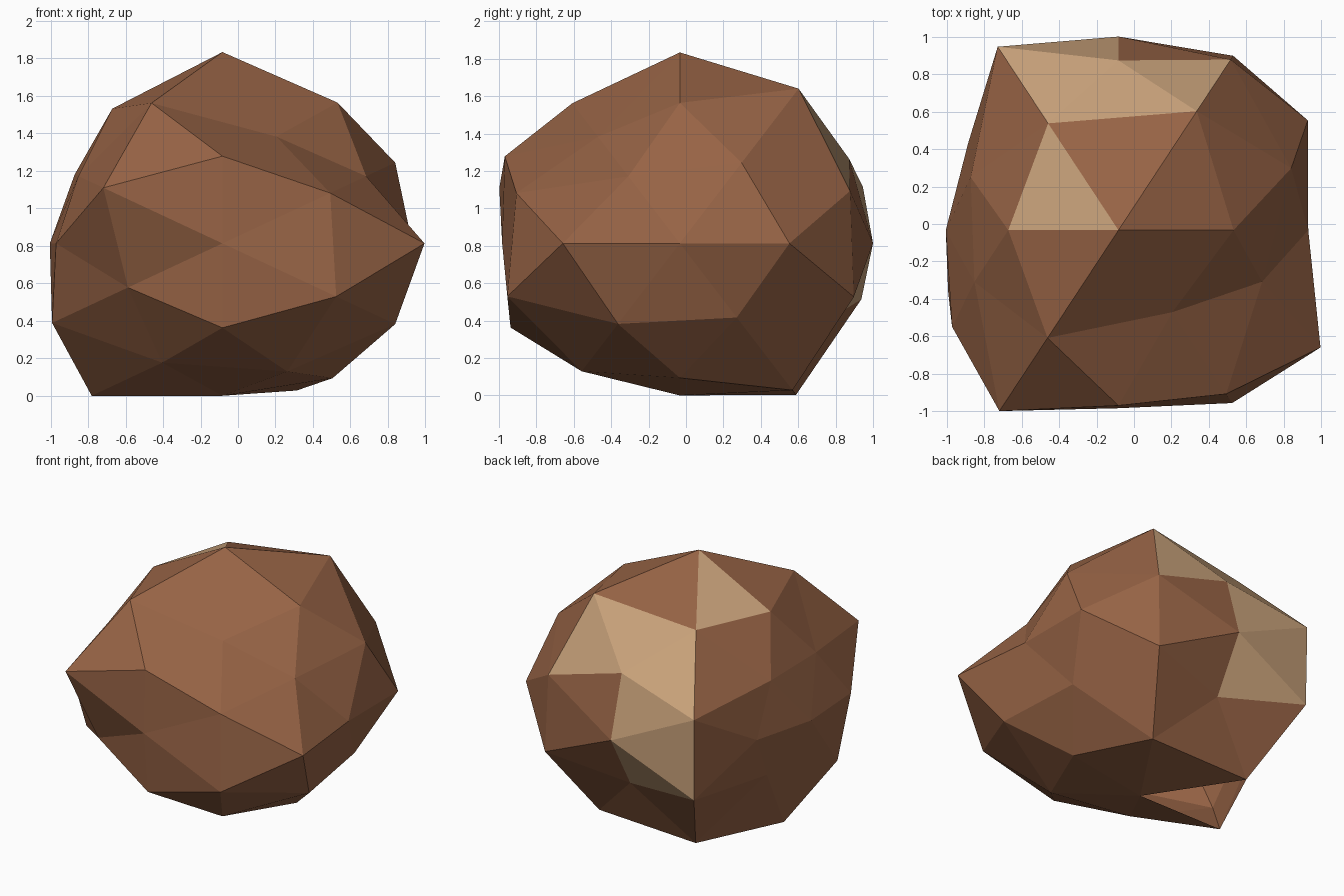
import bpy
import bmesh
from mathutils import Vector

cube = bpy.data.objects.get("Cube")
if cube:
    bpy.data.objects.remove(cube, do_unlink=True)


def make_material(name, colour):
    mat = bpy.data.materials.new(name)
    mat.use_nodes = True
    mat.diffuse_color = colour
    shader = next(n for n in mat.node_tree.nodes if n.type == "BSDF_PRINCIPLED")
    shader.inputs["Base Color"].default_value = colour
    shader.inputs["Roughness"].default_value = 0.9
    return mat


brown = make_material("brown stone", (0.31, 0.126, 0.06, 1))
tan = make_material("tan stone", (0.58, 0.36, 0.195, 1))

# Rock proportions: a squashed ball, resting on the ground
CENTRE = Vector((-0.083, -0.033, 0.813))
SCALE = Vector((1.065, 1.0, 0.805))
T = (1 + 5 ** 0.5) / 2

# Each family is one direction mirrored over the axes; signs run + then -,
# x slowest and z fastest. The lengths are the bumps and dents of the rock.
FAMILIES = {
    "side": ((1, 0, 0), (0.951, 0.865)),
    "depth": ((0, 1, 0), (1.033, 0.95)),
    "pole": ((0, 0, 1), (1.268, 1.01)),
    "roof": ((1, 0, T), (1.097, 1.05, 1.05, 1.246)),
    "face": ((0, T, 1), (1.065, 0.948, 1.10, 1.064)),
    "belt": ((T, 1, 0), (1.115, 1.19, 0.885, 0.98)),
    "high": ((1, T, T * T),
             (1.27, 1.205, 0.875, 1.05, 1.14, 1.243, 1.15, 0.977)),
    "wide": ((T * T, 1, T),
             (1.07, 0.985, 0.89, 1.07, 0.915, 0.865, 0.892, 1.055)),
    "deep": ((T, T * T, 1),
             (1.125, 1.15, 1.08, 1.14, 1.21, 1.2, 1.193, 0.947)),
}

# Patches of lighter stone, and the opening underneath, by their corners
TAN_PATCHES = (
    ("roof-+", "high-++", "pole+"),
    ("high-++", "high+++", "face++"),
    ("high-++", "deep-++", "face++"),
    ("high+++", "deep+++", "face++"),
    ("face++", "deep-++", "depth+"),
    ("depth+", "deep-++", "deep-+-"),
    ("depth+", "deep-+-", "face+-"),
)
OPENING = ("pole-", "high-+-", "roof--")


def mirrored(direction):
    """Yield a sign label and a unit vector for every mirror image."""
    options = [("+-" if c else " ") for c in direction]
    for sx in options[0]:
        for sy in options[1]:
            for sz in options[2]:
                signs = (sx, sy, sz)
                vec = Vector([-c if s == "-" else c
                              for s, c in zip(signs, direction)])
                yield "".join(signs).replace(" ", ""), vec.normalized()


# Faceted ball, wrapped around the unit directions
bm = bmesh.new()
corner = {}
length = {}
for family, (direction, lengths) in FAMILIES.items():
    for (label, vec), size in zip(mirrored(direction), lengths):
        corner[family + label] = bm.verts.new(vec)
        length[family + label] = size
bmesh.ops.convex_hull(bm, input=list(bm.verts))
bmesh.ops.recalc_face_normals(bm, faces=list(bm.faces))

# Push the corners in or out, and flatten whatever sinks below the ground
for name, vert in corner.items():
    vert.co = CENTRE + vert.co * SCALE * length[name]
    vert.co.z = max(vert.co.z, 0.0)


def corners(names):
    return {corner[n] for n in names}


patches = [corners(p) for p in TAN_PATCHES]
for face in bm.faces:
    face.smooth = False
    face.material_index = int(set(face.verts) in patches)

# Open underside
hole = [f for f in bm.faces if set(f.verts) == corners(OPENING)]
bmesh.ops.delete(bm, geom=hole, context="FACES_ONLY")

mesh = bpy.data.meshes.new("rock")
bm.to_mesh(mesh)
bm.free()
mesh.materials.append(brown)
mesh.materials.append(tan)
rock = bpy.data.objects.new("rock", mesh)
bpy.context.scene.collection.objects.link(rock)
